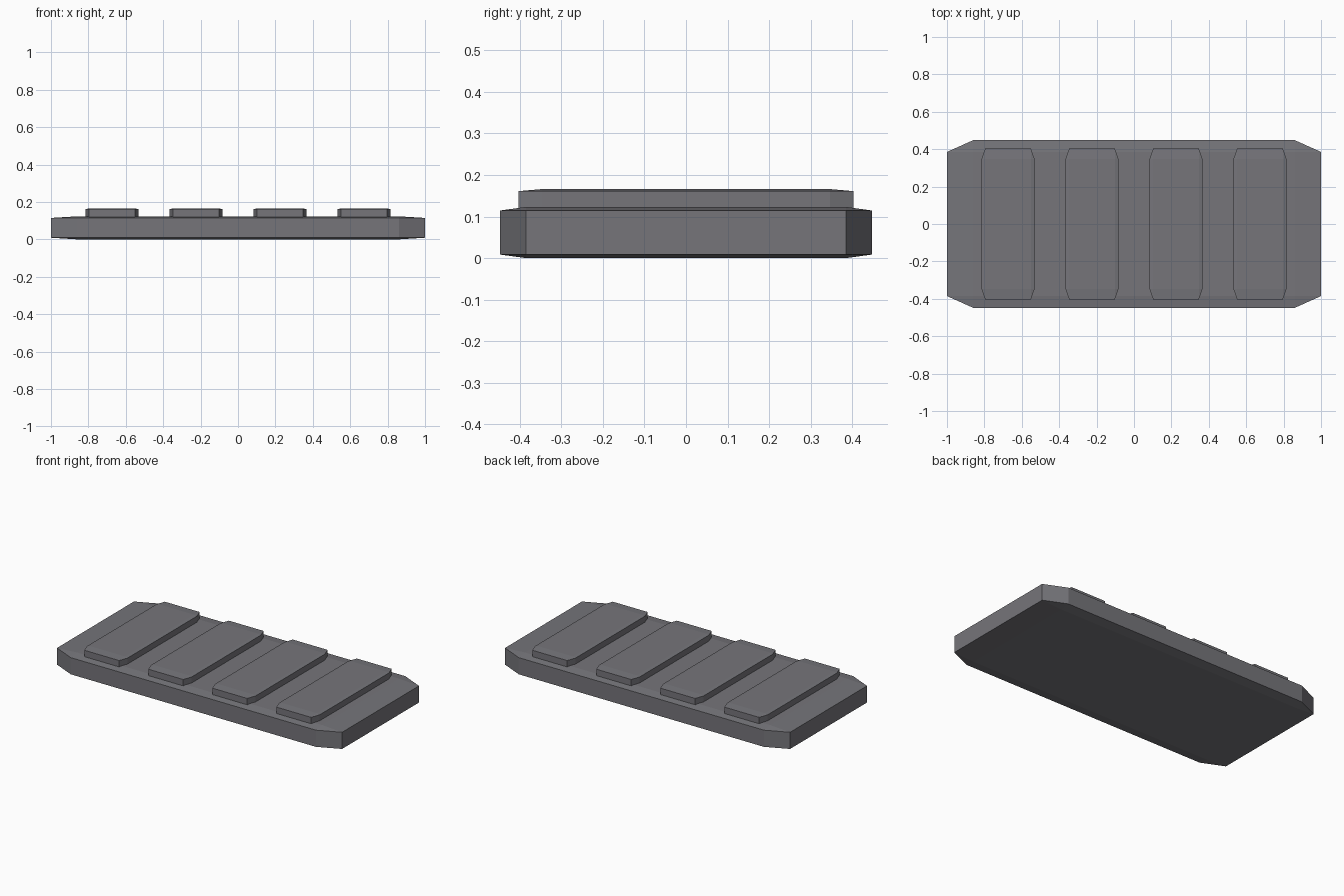
import bpy
import bmesh
from mathutils import Matrix, Vector

default = bpy.data.objects.get("Cube")
if default:
    bpy.data.objects.remove(default, do_unlink=True)

grey = bpy.data.materials.new("dark_grey")
grey.use_nodes = True
colour = (0.18, 0.178, 0.195, 1.0)
grey.diffuse_color = colour
grey.node_tree.nodes["Principled BSDF"].inputs["Base Color"].default_value = colour


def chamfered_slab(name, centre, size):
    """Chamfer a cube, then stretch it so the chamfers stretch with it."""
    bm = bmesh.new()
    bmesh.ops.create_cube(bm, size=1)
    bmesh.ops.bevel(bm, geom=bm.edges[:], offset=0.07, segments=1,
                    affect='EDGES', profile=0.5)
    bm.transform(Matrix.Diagonal(Vector(size)).to_4x4())
    bmesh.ops.recalc_face_normals(bm, faces=bm.faces[:])
    mesh = bpy.data.meshes.new(name)
    bm.to_mesh(mesh)
    bm.free()
    mesh.materials.append(grey)
    slab = bpy.data.objects.new(name, mesh)
    slab.location = centre
    bpy.context.collection.objects.link(slab)
    return slab


# Base plate
chamfered_slab("base_plate", (0, 0, 0.0615), (2, 0.896, 0.123))

# Four raised cross bars, evenly spaced
for i in range(4):
    chamfered_slab(f"raised_bar_{i + 1}", ((i - 1.5) * 0.449, 0, 0.131),
                   (0.284, 0.806, 0.07))
